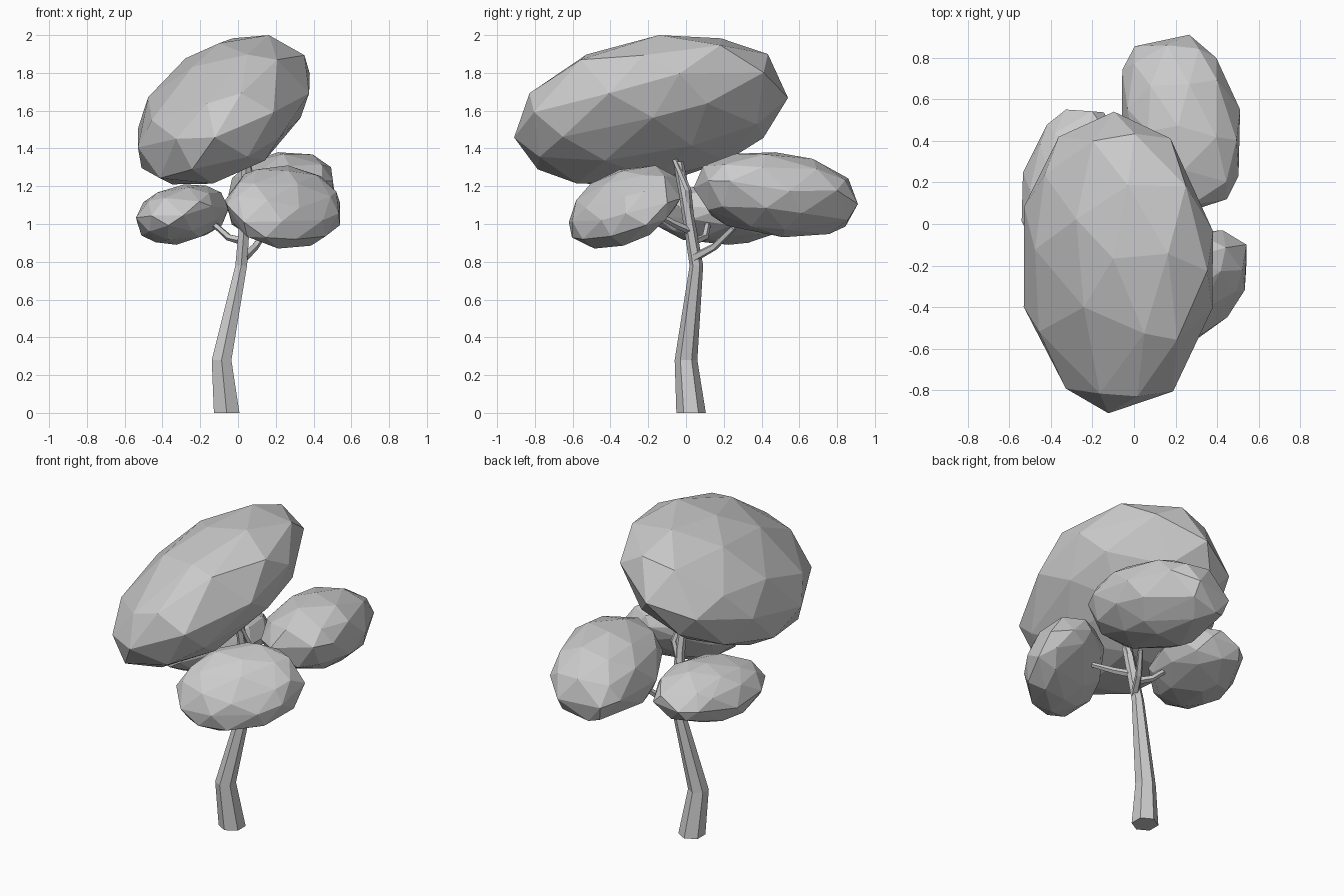
import bpy, bmesh, math, random
from mathutils import Vector, Matrix

if "Cube" in bpy.data.objects:
    bpy.data.objects.remove(bpy.data.objects["Cube"])

random.seed(12)


def make_object(name, bm):
    bmesh.ops.recalc_face_normals(bm, faces=bm.faces)
    mesh = bpy.data.meshes.new(name)
    bm.to_mesh(mesh)
    bm.free()
    obj = bpy.data.objects.new(name, mesh)
    bpy.context.collection.objects.link(obj)
    return obj


def tube(name, path, sides, level=False):
    """Faceted tapering tube through (x, y, z, radius) points."""
    bm = bmesh.new()
    pts = [Vector(p[:3]) for p in path]
    rings = []
    for i, p in enumerate(pts):
        d = pts[min(i + 1, len(pts) - 1)] - pts[max(i - 1, 0)]
        if level:
            d = Vector((0, 0, 1))
        rot = Vector((0, 0, 1)).rotation_difference(d.normalized())
        ring = []
        for k in range(sides):
            a = math.tau * k / sides + math.pi / 2
            off = Vector((math.cos(a), math.sin(a), 0)) * path[i][3]
            ring.append(bm.verts.new(p + rot @ off))
        rings.append(ring)
    for r0, r1 in zip(rings, rings[1:]):
        for k in range(sides):
            n = (k + 1) % sides
            bm.faces.new((r0[k], r0[n], r1[n], r1[k]))
    bm.faces.new(rings[0])
    bm.faces.new(rings[-1])
    return make_object(name, bm)


def leaf_clump(name, low, high, xy, xz, yz, rough=0.15):
    """Faceted tilted ellipsoid filling a box; xy, xz, yz give its lean."""
    # lean matrix: lower triangular factor of the correlation matrix
    b = math.sqrt(1 - xy * xy)
    c = (yz - xy * xz) / b
    lean = Matrix(((1, 0, 0), (xy, b, 0),
                   (xz, c, math.sqrt(max(0.01, 1 - xz * xz - c * c)))))
    src = bmesh.new()
    bmesh.ops.create_icosphere(src, subdivisions=2, radius=1)
    pts = []
    for v in src.verts:
        jitter = Vector([random.uniform(-rough, rough) for _ in range(3)])
        pts.append(lean @ (v.co + jitter).normalized())
    src.free()
    # fit the points to the box
    for ax in range(3):
        lo = min(p[ax] for p in pts)
        hi = max(p[ax] for p in pts)
        for p in pts:
            p[ax] = low[ax] + (p[ax] - lo) / (hi - lo) * (high[ax] - low[ax])
    bm = bmesh.new()
    for p in pts:
        bm.verts.new(p)
    bmesh.ops.convex_hull(bm, input=bm.verts)
    return make_object(name, bm)


# Trunk with a bend near the foot, leaning back then forward
tube("trunk", [(-0.06, 0.027, 0, 0.078), (-0.087, 0, 0.28, 0.06),
               (0.017, 0.055, 0.78, 0.036), (0.045, -0.005, 1.14, 0.03),
               (0.04, -0.04, 1.33, 0.027)], 6, level=True)

# Branches reaching into each clump
branches = {
    "back_branch": [(0.03, 0.04, 0.82, 0.024), (0.09, 0.15, 0.88, 0.02),
                    (0.16, 0.25, 0.98, 0.016)],
    "left_branch": [(0.025, 0.05, 0.91, 0.022), (-0.05, 0.10, 0.93, 0.019),
                    (-0.15, 0.12, 1.02, 0.015)],
    "front_branch": [(0.03, 0.03, 0.96, 0.022), (0.09, -0.06, 1.0, 0.019),
                     (0.17, -0.17, 1.06, 0.015)],
    "upper_branch": [(0.035, 0.02, 1.06, 0.02), (0.08, 0.01, 1.18, 0.018),
                     (0.05, -0.06, 1.34, 0.015)],
}
for name, path in branches.items():
    tube(name, path, 5)

# Foliage clumps
leaf_clump("top_foliage", (-0.53, -0.91, 1.21), (0.38, 0.54, 2.0),
           -0.04, 0.39, 0.26, 0.1)
leaf_clump("left_foliage", (-0.54, -0.17, 0.89), (-0.05, 0.55, 1.21),
           0.22, 0.2, 0.0)
leaf_clump("back_foliage", (-0.06, 0.04, 0.93), (0.51, 0.91, 1.38),
           -0.18, 0.2, -0.18)
leaf_clump("front_foliage", (-0.07, -0.62, 0.87), (0.54, -0.03, 1.31),
           0.45, -0.08, 0.36)
